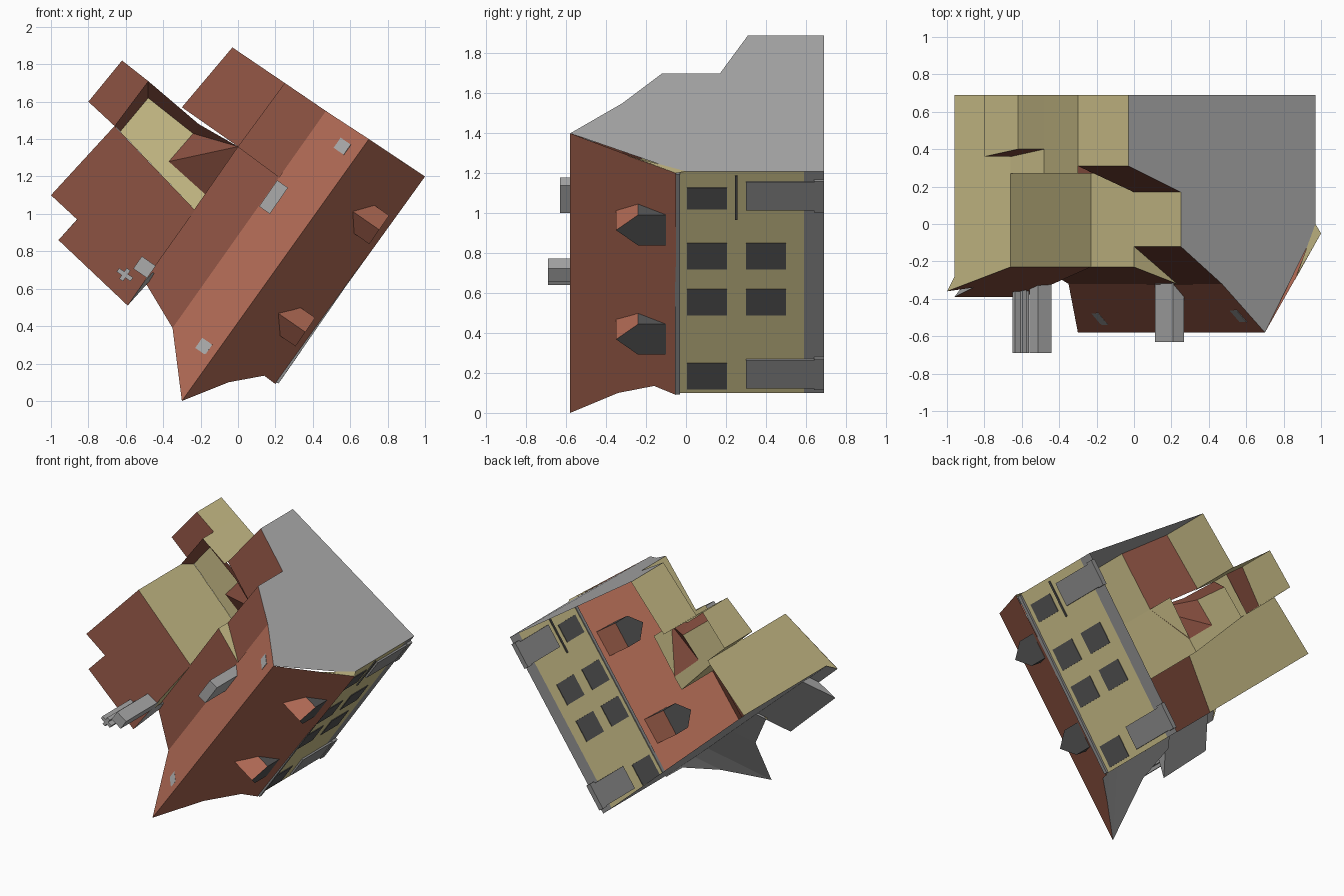
import bpy, math
from mathutils import Vector

if "Cube" in bpy.data.objects:
    bpy.data.objects.remove(bpy.data.objects["Cube"])

# The building lies on its back: plan is (x, z), its height runs toward -y, open base at y = 0.69
BASE = 0.69
U = Vector((0.57, 0, 0.822))      # along the main ridge
V = Vector((0.822, 0, -0.57))     # across it, toward the window wall
UP = Vector((0, -1, 0))


def mat(name, r, g, b):
    m = bpy.data.materials.new(name)
    m.diffuse_color = (r, g, b, 1)
    m.use_nodes = True
    m.node_tree.nodes["Principled BSDF"].inputs["Base Color"].default_value = m.diffuse_color
    return m


TAN = mat("tan_plaster", 0.62, 0.54, 0.26)
ORANGE = mat("orange_tile", 0.44, 0.145, 0.09)
BROWN = mat("brown_tile", 0.25, 0.08, 0.052)
GREY = mat("grey_render", 0.41, 0.41, 0.41)
STONE = mat("dark_stone", 0.27, 0.27, 0.27)
DARK = mat("window_dark", 0.09, 0.09, 0.09)


def surface(name, m, polys, hint):
    """Sheet of polygons, each turned to face the hint direction."""
    verts, faces = [], []
    for poly in polys:
        pts = [Vector(p) for p in poly]
        n = Vector((0, 0, 0))
        for a, b in zip(pts, pts[1:] + pts[:1]):
            n += a.cross(b)
        if n.dot(hint) < 0:
            pts.reverse()
        faces.append(range(len(verts), len(verts) + len(pts)))
        verts += pts
    me = bpy.data.meshes.new(name)
    me.from_pydata([tuple(v) for v in verts], [], [tuple(f) for f in faces])
    me.materials.append(m)
    ob = bpy.data.objects.new(name, me)
    bpy.context.collection.objects.link(ob)
    return ob


def wall(name, m, a, b, ya, yb, hint, bottom=BASE):
    """Upright wall between two plan points, with a top height at each."""
    return surface(name, m, [[(a[0], ya, a[1]), (b[0], yb, b[1]),
                              (b[0], bottom, b[1]), (a[0], bottom, a[1])]], hint)


def prism(name, m, ring, offset):
    """Closed prism: ring of points swept by an offset."""
    n = len(ring)
    ring = [Vector(p) for p in ring]
    if sum(((a.cross(b)) for a, b in zip(ring, ring[1:] + ring[:1])), Vector()).dot(offset) > 0:
        ring.reverse()
    verts = ring + [p + offset for p in ring]
    faces = [tuple(range(n)), tuple(range(2 * n - 1, n - 1, -1))]
    faces += [(i, i + n, (i + 1) % n + n, (i + 1) % n) for i in range(n)]
    me = bpy.data.meshes.new(name)
    me.from_pydata([tuple(v) for v in verts], [], faces)
    me.materials.append(m)
    ob = bpy.data.objects.new(name, me)
    bpy.context.collection.objects.link(ob)
    return ob


def box(name, m, x, z, hu, hv, y0, y1):
    c = Vector((x, y0, z))
    ring = [c + U * a * hu + V * b * hv for a, b in ((-1, -1), (1, -1), (1, 1), (-1, 1))]
    return prism(name, m, ring, Vector((0, y1 - y0, 0)))


# Key roof points
tip, ridge = (-0.3, -0.58, 0.0), (0.7, -0.58, 1.4)
e0, e1 = (0.2, -0.05, 0.09), (1.0, -0.05, 1.2)
g1, g2 = (-0.05, -0.34, 0.10), (0.14, -0.16, 0.135)
s0, s1 = (-0.35, -0.32, 0.39), (0.47, -0.32, 1.55)
sm, m_hi, m_lo = (0.23, -0.32, 1.19), (0.0, -0.23, 1.36), (0.0, -0.12, 1.36)
n_hi, a_lo, a_hi = (0.25, -0.12, 1.7), (-0.5, -0.23, 0.64), (-0.5, -0.35, 0.64)
b, c, d, e = (-0.59, -0.39, 0.51), (-0.96, -0.39, 0.86), (-0.86, -0.34, 0.97), (-1, -0.36, 1.1)
f, k = (-0.66, -0.23, 1.47), (-0.23, -0.23, 1.02)

# Main roof: steep window side and left side
surface("main_roof_right", ORANGE, [[tip, g1, g2, e0, e1, ridge]], UP)
surface("main_roof_left", ORANGE, [[tip, ridge, s1, s0]], UP)
# Lower roofs behind it
surface("shallow_roof", BROWN, [[s0, sm, m_hi, a_lo]], UP)
surface("rear_roof", BROWN, [[sm, s1, n_hi, m_lo]], UP)
surface("roof_step", TAN, [[sm, m_hi, m_lo]], U)
surface("wing_roof", BROWN, [[a_hi, b, c, d, e, f, k]], UP)
surface("wing_step", TAN, [[a_hi, a_lo, k]], V)
surface("lower_roof", BROWN, [[(0, .17, 1.36), (.25, .17, 1.7), (-.03, .31, 1.89), (-.3, .31, 1.57)]], UP)
surface("annex_roof", BROWN, [[(-.8, .36, 1.6), (-.62, .4, 1.82), (-.48, .4, 1.71), (-.66, .36, 1.47)]], UP)

# Near end wall, leaning out to meet the overhanging roof edge
w0, w1 = Vector((0.2, 0, 0.1)), Vector((-0.96, 0, 1.14))
along = (w1 - w0).normalized()
rows = []
for p in (e0, g2, g1, tip, s0, a_lo, a_hi, b, c, d, e):
    p = Vector(p)
    flat = Vector((p.x, 0, p.z))
    t = min(max((flat - w0).dot(along), 0), (w1 - w0).length)
    foot = w0 + along * t
    y = p.y + 0.9 * (flat - foot).length
    rows.append((p, Vector((foot.x, y, foot.z)), Vector((foot.x, BASE, foot.z))))
pairs = list(zip(rows, rows[1:]))
surface("near_overhang", GREY, [[r[0], q[0], q[1], r[1]] for r, q in pairs], -U)
surface("near_wall", GREY, [[r[1], q[1], q[2], r[2]] for r, q in pairs
                            if (r[1] - q[1]).length > 0.001], -U)

# Far end wall with stepped outline
surface("far_wall", GREY, [[ridge, s1, n_hi, (.25, .17, 1.7), (-.03, .31, 1.89), (-.03, BASE, 1.89),
                            (.97, BASE, 1.21), (.97, -.03, 1.21)]], U)
surface("far_barge", TAN, [[e1, (.86, -.3, 1.29), (.97, .0, 1.21)]], U)

# Window wall, plinth and gutter
wall("window_wall", TAN, (.2, .1), (.97, 1.21), -.05, -.05, V, 0.59)
wall("plinth", STONE, (.2, .1), (.97, 1.21), .59, .59, V)
box("gutter", STONE, .588, .65, .67, .012, -.055, -.03)

# Stepped walls on the left side
wall("wing_outer_wall", TAN, (-.96, 1.14), (-.66, 1.47), -.345, -.23, -V)
surface("wing_outer_gusset", TAN, [[e, (-.96, -.345, 1.14), (-.96, -.28, 1.14)]], -V)
wall("wing_court_wall", TAN, (-.66, 1.47), (-.23, 1.02), -.23, -.23, U, 0.38)
wall("court_side_wall", TAN, (-.23, 1.02), (0, 1.36), -.23, -.23, -V, 0.38)
wall("rear_side_wall", TAN, (0, 1.36), (.25, 1.7), -.12, -.12, -V, 0.17)
wall("lower_side_wall", TAN, (-.3, 1.57), (-.03, 1.89), .31, .31, -V)
wall("annex_near_wall", TAN, (-.66, 1.47), (-.8, 1.6), .36, .36, -U)
wall("annex_side_wall", TAN, (-.8, 1.6), (-.62, 1.82), .36, .4, -V)
wall("annex_far_wall", TAN, (-.62, 1.82), (-.48, 1.71), .4, .4, U)
wall("parapet_side", TAN, (-.66, 1.47), (-.48, 1.71), .27, .27, -V, 0.4)
wall("parapet_far", TAN, (-.48, 1.71), (-.3, 1.57), .27, .27, U)

# Sunken court: flat floor with tiled slopes falling into it
q, r = (-.48, .27, 1.71), (-.21, .27, 1.48)
f1, f2, f3 = (-.63, .38, 1.44), (-.48, .38, 1.62), (-.24, .38, 1.43)
f4, f5 = (-.37, .38, 1.28), (-.17, .38, 1.10)
surface("court_floor", TAN, [[f1, f2, f3, f4, f5, (-.23, .38, 1.02)]], UP)
m0 = (0, .17, 1.36)
surface("court_slopes", BROWN, [[(-.66, .27, 1.47), q, f2, f1], [q, r, f3, f2],
                                [m0, r, f3], [m0, f3, f4], [m0, f4, f5]], UP)

# Dormers on the steep roof: pentagon prisms with a dark gable front
for i, (x, z) in enumerate(((.755, .915), (.36, .368))):
    o = Vector((x, 0, z))
    ring = [o + U * a + Vector((0, y, 0)) for a, y in
            ((-.093, -.1), (.093, -.1), (.093, -.24), (0, -.35), (-.093, -.24))]
    ob = prism(f"dormer_{i + 1}", ORANGE, ring, V * -0.19)
    ob.data.materials.append(DARK)
    for face in ob.data.polygons:
        # front and upright cheeks are dark, roof planes stay tiled
        if abs(face.normal.y) < 0.1:
            face.material_index = 1

# Chimneys and roof vents
box("main_chimney", GREY, .19, 1.09, .085, .035, -.63, -.3)
box("wing_chimney", GREY, -.5, .715, .04, .045, -.69, -.3)
box("flue_wide", GREY, -.605, .675, .012, .045, -.69, -.34)
box("flue_cross", GREY, -.605, .675, .035, .012, -.69, -.34)
slope = (V * 0.27 + Vector((0, -0.26, 0))).normalized()
for i, (x, y, z) in enumerate(((-.18, -.505, .29), (.56, -.49, 1.36))):
    o = Vector((x, y, z))
    n = U.cross(slope).normalized() * 0.008
    if n.y > 0:
        n = -n
    ring = [o - n * .3 + U * s * .033 + slope * t * .045 for s, t in ((-1, -1), (1, -1), (1, 1), (-1, 1))]
    prism(f"roof_vent_{i + 1}", GREY, ring, n)


# Plates on the window wall, placed by height range in z
def plate(name, m, z0, z1, y0, y1, thick):
    z = (z0 + z1) / 2
    x = .2 + (z - .1) * .77 / 1.11
    return box(name, m, x, z, (z1 - z0) / 2 / .822, thick, y0, y1)


for i, (z0, z1) in enumerate(((.12, .25), (.49, .62), (.72, .85), (1.02, 1.13))):
    plate(f"upper_window_{i + 1}", DARK, z0, z1, .005, .205, .0045)
    if i in (1, 2):
        plate(f"lower_window_{i + 1}", DARK, z0, z1, .3, .5, .0045)
for i, z0 in enumerate((.13, 1.02)):
    plate(f"doorway_{i + 1}", STONE, z0, z0 + .14, .3, .66, .012)
    plate(f"door_step_{i + 1}", STONE, z0 - .005, z0 + .15, .64, .69, .018)
plate("drain_pipe", DARK, .97, 1.19, .245, .258, .008)
